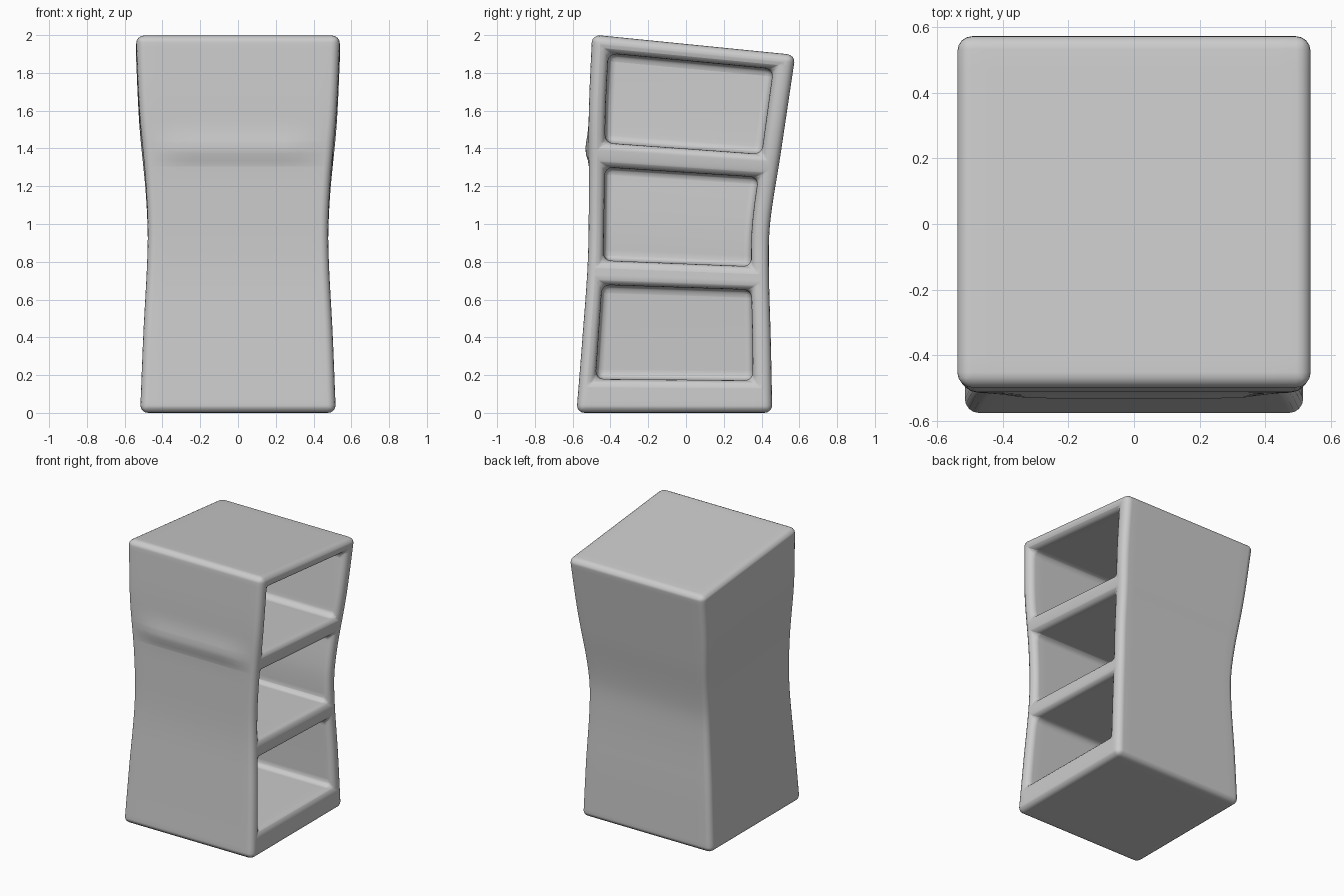
import bpy, bmesh, math
from mathutils import Vector

cube = bpy.data.objects.get("Cube")
if cube:
    bpy.data.objects.remove(cube, do_unlink=True)

HEIGHT = 2.003
ROUNDING = 0.042
OPENINGS = [(0.18, 0.68), (0.81, 1.305), (1.435, 1.912)]
POST_FRONT, POST_BACK = -0.415, 0.402   # inner faces of the two uprights
POCKET_DEPTH = 0.91

# Outline curves: (height, offset)
HALF_WIDTH = [(0, 0.518), (0.4, 0.502), (0.9, 0.478), (1.2, 0.487), (1.6, 0.522), (2.01, 0.541)]
FRONT = [(0, -0.58), (0.4, -0.548), (0.8, -0.52), (1.2, -0.514), (1.6, -0.514), (2.01, -0.497)]
BACK = [(0, 0.457), (0.4, 0.449), (0.8, 0.439), (1.05, 0.445), (1.45, 0.502), (2.01, 0.58)]


def curve(points, z):
    """Smooth cubic interpolation through the outline points."""
    z = min(max(z, points[0][0]), points[-1][0])
    last = len(points) - 1

    def slope(i):
        a, b = points[max(i - 1, 0)], points[min(i + 1, last)]
        return (b[1] - a[1]) / (b[0] - a[0])

    i = max(k for k in range(last) if points[k][0] <= z)
    (z0, p0), (z1, p1) = points[i], points[i + 1]
    h = z1 - z0
    t = (z - z0) / h
    return ((1 + 2 * t) * (1 - t) ** 2 * p0 + t * (1 - t) ** 2 * h * slope(i)
            + t * t * (3 - 2 * t) * p1 + t * t * (t - 1) * h * slope(i + 1))


def slice_mesh(bm, axis, value):
    normal = Vector((0, 0, 0))
    normal[axis] = 1
    bmesh.ops.bisect_plane(bm, geom=bm.verts[:] + bm.edges[:] + bm.faces[:], dist=1e-4,
                           plane_co=normal * value, plane_no=normal)


def warp(co):
    """Bend the straight cabinet into its pinched, leaning shape."""
    x, y, z = co
    front, back = curve(FRONT, z), curve(BACK, z)
    new_y = front + (back - front) * (y + 0.5)
    if y < -0.45:
        # soft ridge across the front panel
        spread = 0.045 if z < 1.385 else 0.09
        ridge = math.exp(-((z - 1.385) / spread) ** 2)
        fade = min(max((0.46 - abs(x)) / 0.16, 0), 1)
        new_y -= 0.018 * ridge * fade * fade * (3 - 2 * fade)
    return Vector((2 * x * curve(HALF_WIDTH, z), new_y, z * (1 - 0.05 * (new_y + 0.5))))


# Straight box with grid lines around the openings
bm = bmesh.new()
bmesh.ops.create_cube(bm, size=1)
for v in bm.verts:
    v.co.z = (v.co.z + 0.5) * HEIGHT
for y in (POST_FRONT, POST_BACK):
    slice_mesh(bm, 1, y)
for opening in OPENINGS:
    for z in opening:
        slice_mesh(bm, 2, z)

# Three compartments pushed in from the open side
bm.normal_update()
pockets = []
for f in bm.faces:
    c = f.calc_center_median()
    if f.normal.x > 0.9 and POST_FRONT < c.y < POST_BACK and any(a < c.z < b for a, b in OPENINGS):
        pockets.append(f)
pushed = bmesh.ops.extrude_discrete_faces(bm, faces=pockets)["faces"]
for f in pushed:
    bmesh.ops.translate(bm, verts=f.verts[:], vec=(-POCKET_DEPTH, 0, 0))

# Rounded edges, then fine slices so the bend stays smooth
bm.normal_update()
sharp = [e for e in bm.edges if e.calc_face_angle(0) > 1]
bmesh.ops.bevel(bm, geom=sharp, offset=ROUNDING, segments=4, profile=0.5, affect="EDGES")
for i in range(1, 60):
    slice_mesh(bm, 2, HEIGHT * i / 60)
for i in range(-5, 6):
    slice_mesh(bm, 0, i * 0.08)
for v in bm.verts:
    v.co = warp(v.co)
bmesh.ops.recalc_face_normals(bm, faces=bm.faces[:])

mesh = bpy.data.meshes.new("shelf_cabinet")
bm.to_mesh(mesh)
bm.free()
cabinet = bpy.data.objects.new("shelf_cabinet", mesh)
bpy.context.collection.objects.link(cabinet)

# Plain grey finish
grey = bpy.data.materials.new("light_grey")
grey.use_nodes = True
color = (0.6, 0.6, 0.6, 1)
grey.diffuse_color = color
grey.node_tree.nodes["Principled BSDF"].inputs["Base Color"].default_value = color
mesh.materials.append(grey)

bpy.context.view_layer.objects.active = cabinet
cabinet.select_set(True)
bpy.ops.object.shade_smooth_by_angle(angle=math.radians(50))
normals = cabinet.modifiers.new("even_shading", "WEIGHTED_NORMAL")
normals.keep_sharp = True
